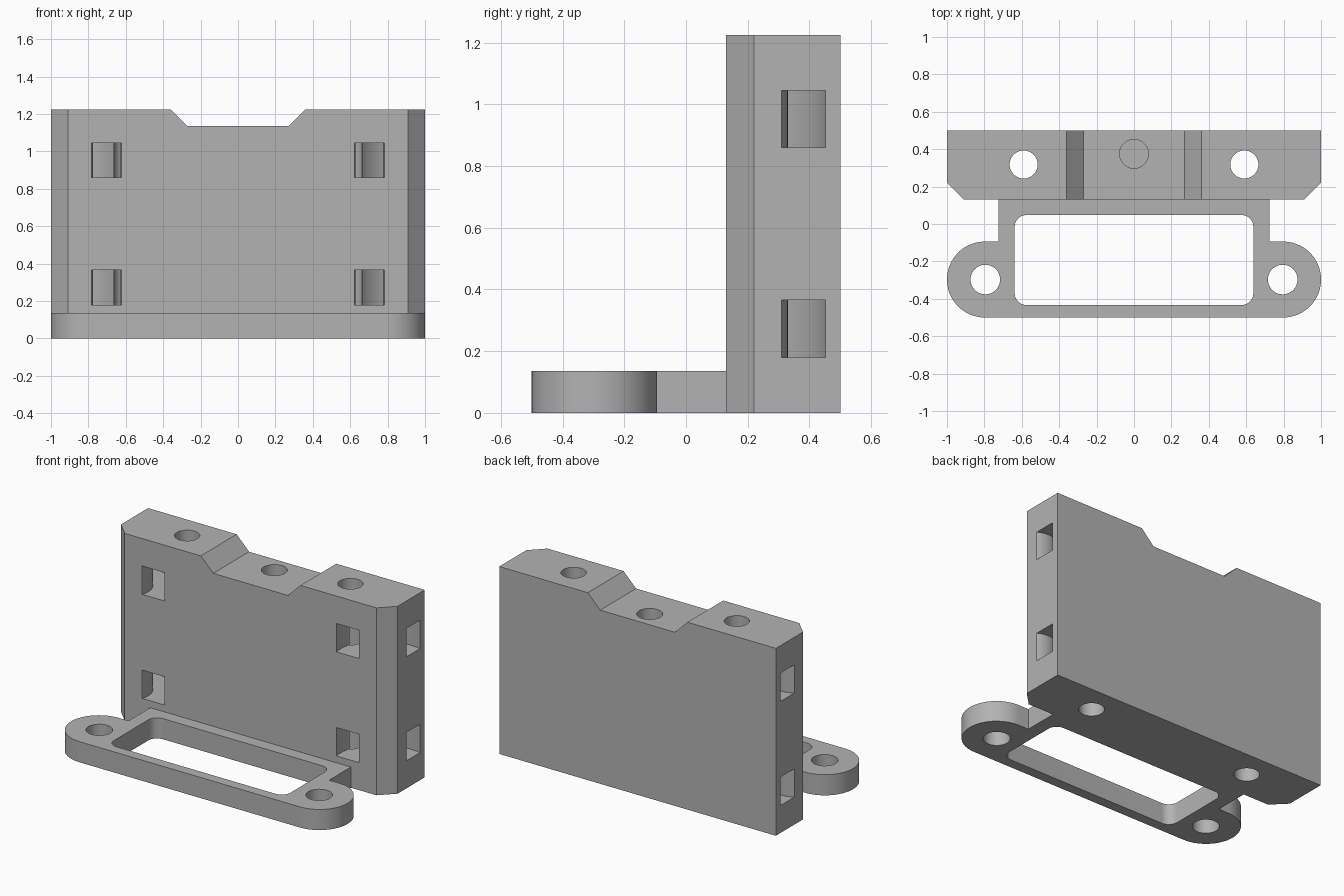
import bpy, bmesh
from math import cos, sin, radians

if "Cube" in bpy.data.objects:
    bpy.data.objects.remove(bpy.data.objects["Cube"], do_unlink=True)

grey = bpy.data.materials.new("plain grey")
grey.use_nodes = True
colour = (0.45, 0.45, 0.45, 1)
grey.diffuse_color = colour
grey.node_tree.nodes["Principled BSDF"].inputs["Base Color"].default_value = colour


def arc(cx, cy, rx, ry, start, end, steps):
    """Points along an elliptical arc, angles in degrees."""
    angles = [radians(start + (end - start) * i / steps) for i in range(steps + 1)]
    return [(cx + rx * cos(a), cy + ry * sin(a)) for a in angles]


def prism(name, points, low, high, upright=True):
    """Extrude a profile along z, or along y when it is drawn in x and z."""
    place = (lambda u, v: (u, v, low)) if upright else (lambda u, v: (u, low, v))
    bm = bmesh.new()
    face = bm.faces.new([bm.verts.new(place(u, v)) for u, v in points])
    moved = bmesh.ops.extrude_face_region(bm, geom=[face])["geom"]
    step = (0, 0, high - low) if upright else (0, high - low, 0)
    bmesh.ops.translate(bm, vec=step, verts=[g for g in moved if isinstance(g, bmesh.types.BMVert)])
    bmesh.ops.recalc_face_normals(bm, faces=bm.faces)
    mesh = bpy.data.meshes.new(name)
    bm.to_mesh(mesh)
    bm.free()
    mesh.materials.append(grey)
    obj = bpy.data.objects.new(name, mesh)
    bpy.context.collection.objects.link(obj)
    return obj


def round_cutter(x, y, r, low, high):
    return prism("hole_cutter", arc(x, y, r, r, 0, 360, 48)[:-1], low, high)


def cut(obj, cutters):
    """Subtract the cutters, then smooth the round walls."""
    bpy.ops.object.select_all(action="DESELECT")
    bpy.context.view_layer.objects.active = obj
    obj.select_set(True)
    for cutter in cutters:
        cutter.hide_render = True
        mod = obj.modifiers.new("cut", "BOOLEAN")
        mod.operation = "DIFFERENCE"
        mod.solver = "EXACT"
        mod.object = cutter
        bpy.ops.object.modifier_apply(modifier=mod.name)
        bpy.data.objects.remove(cutter, do_unlink=True)
    bpy.ops.object.shade_smooth_by_angle(angle=radians(30))


# Upright block with chamfered front corners
FRONT, BACK, TOP = 0.13, 0.5, 1.225
block = prism("upright_block", [(-1, BACK), (-1, 0.22), (-0.91, FRONT),
                                (0.91, FRONT), (1, 0.22), (1, BACK)], 0, TOP)

# Sloped notch in the top, and the blind centre hole
notch = prism("notch_cutter", [(-0.27, 1.135), (0.27, 1.135), (0.46, 1.325), (-0.46, 1.325)],
              0, 0.6, upright=False)
cutters = [notch, round_cutter(0, 0.375, 0.077, 0.75, 1.3)]

# Through holes and curved strap channels from front to sides
for side in (-1, 1):
    cutters.append(round_cutter(side * 0.59, 0.318, 0.075, -0.1, 1.4))
    ring = arc(0.925, 0.18, 0.308, 0.28, 45, 225, 40) + arc(0.925, 0.18, 0.15, 0.15, 225, 45, 32)
    for z in (0.18, 0.86):
        cutters.append(prism("channel_cutter", [(side * x, y) for x, y in ring], z, z + 0.185))
cut(block, cutters)

# Mounting flange with rounded ears
ear = arc(-0.797, -0.297, 0.203, 0.203, 90, 270, 40)
half = [(-0.725, FRONT), (-0.725, -0.094)] + ear
flange = prism("mounting_flange", half + [(-x, y) for x, y in reversed(half)], 0, 0.135)

# Rounded window and ear holes
window = []
for x, y, start in ((0.575, -0.015, 0), (-0.575, -0.015, 90),
                    (-0.575, -0.37, 180), (0.575, -0.37, 270)):
    window += arc(x, y, 0.063, 0.063, start, start + 90, 10)
cut(flange, [prism("window_cutter", window, -0.1, 0.3)]
    + [round_cutter(side * 0.795, -0.297, 0.079, -0.1, 0.3) for side in (-1, 1)])
